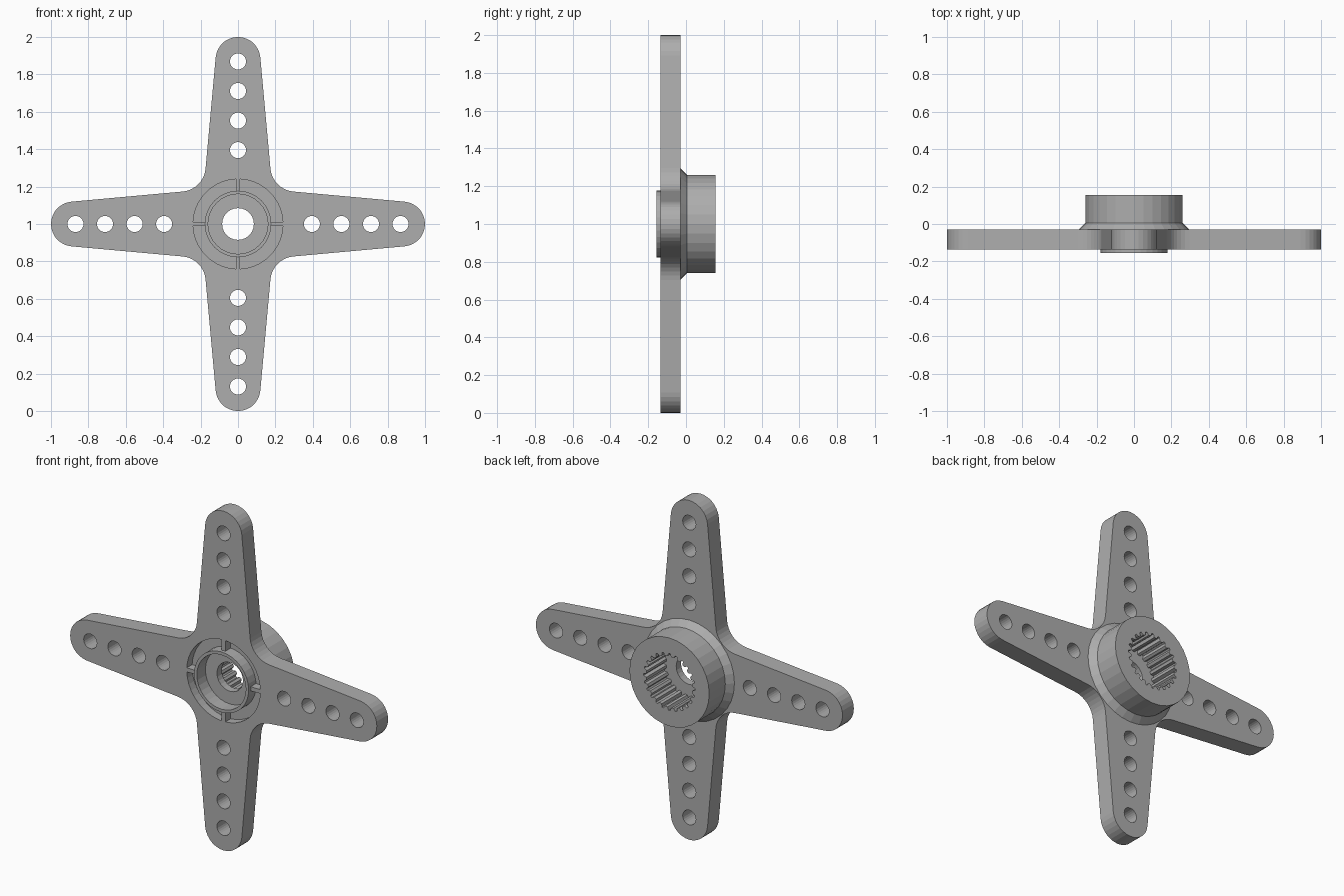
import bpy, bmesh
from math import sin, cos, pi, asin, atan2

cube = bpy.data.objects.get("Cube")
if cube:
    bpy.data.objects.remove(cube, do_unlink=True)

grey = bpy.data.materials.new("grey plastic")
grey.use_nodes = True
colour = (0.42, 0.42, 0.42, 1)
grey.diffuse_color = colour
grey.node_tree.nodes["Principled BSDF"].inputs["Base Color"].default_value = colour

MID = 1.0                        # height of the hub axis
FRONT, BACK = -0.135, -0.03      # faces of the arm plate


def arc(cx, cz, r, a0, a1, n):
    return [(cx + r * cos(a0 + (a1 - a0) * i / n), cz + r * sin(a0 + (a1 - a0) * i / n))
            for i in range(n + 1)]


def circle(r, n=32, cx=0, cz=0):
    return arc(cx, cz, r, 0, 2 * pi, n)[:-1]


def turn(points, quarter):
    c, s = cos(quarter * pi / 2), sin(quarter * pi / 2)
    return [(x * c - z * s, x * s + z * c) for x, z in points]


def loft(name, sections):
    """Closed solid through outlines placed along y."""
    bm = bmesh.new()
    rings = [[bm.verts.new((x, y, z + MID)) for x, z in pts] for pts, y in sections]
    for a, b in zip(rings, rings[1:]):
        for i in range(len(a)):
            j = (i + 1) % len(a)
            bm.faces.new((a[i], a[j], b[j], b[i]))
    bm.faces.new(rings[0])
    bm.faces.new(rings[-1])
    bmesh.ops.recalc_face_normals(bm, faces=bm.faces)
    mesh = bpy.data.meshes.new(name)
    bm.to_mesh(mesh)
    bm.free()
    mesh.materials.append(grey)
    obj = bpy.data.objects.new(name, mesh)
    bpy.context.collection.objects.link(obj)
    return obj


def combine(body, tool, operation):
    mod = body.modifiers.new("cut", 'BOOLEAN')
    mod.operation, mod.solver, mod.object = operation, 'EXACT', tool
    bpy.context.view_layer.update()
    graph = bpy.context.evaluated_depsgraph_get()
    mesh = bpy.data.meshes.new_from_object(body.evaluated_get(graph))
    body.modifiers.clear()
    body.data = mesh
    bpy.data.objects.remove(tool, do_unlink=True)


# Four tapered arms with rounded tips and filleted corners
lean = atan2(0.055, 0.6)
quarter_outline = (arc(0.88, 0, 0.12, -pi / 2 + lean, pi / 2 - lean, 14)
                   + arc(0.308, 0.308, 0.135, -pi / 2 - lean, -pi + lean, 8))
outline = [p for q in range(4) for p in turn(quarter_outline, q)]
horn = loft("four_arm_horn", [(outline, FRONT), (outline, BACK)])

# Rear hub with a sloped foot
hub = loft("hub", [(circle(0.295), -0.06), (circle(0.295), BACK),
                   (circle(0.26), 0.005), (circle(0.26), 0.155)])
combine(horn, hub, 'UNION')

# Four curved pockets, leaving thin ribs between them
for q in range(4):
    def gap(r):
        return asin(0.012 / r)
    sector = (arc(0, 0, 0.24, gap(0.24), pi / 2 - gap(0.24), 10)
              + arc(0, 0, 0.17, pi / 2 - gap(0.17), gap(0.17), 10))
    sector = turn(sector, q)
    combine(horn, loft("pocket", [(sector, -0.2), (sector, -0.085)]), 'DIFFERENCE')

# Raised front collar and its bore
combine(horn, loft("collar", [(circle(0.178), -0.155), (circle(0.178), -0.065)]), 'UNION')
combine(horn, loft("bore", [(circle(0.16), -0.2), (circle(0.16), -0.075)]), 'DIFFERENCE')

# Splined socket in the back
teeth = 24
spline = []
for i in range(teeth):
    for step, r in ((-0.3, 0.15), (-0.12, 0.168), (0.12, 0.168), (0.3, 0.15)):
        a = 2 * pi * (i + step) / teeth
        spline.append((r * cos(a), r * sin(a)))
combine(horn, loft("socket", [(spline, -0.03), (spline, 0.2)]), 'DIFFERENCE')

# Screw hole through the middle and four holes along each arm
holes = [((0, 0), 0.085)]
for q in range(4):
    holes += [(p, 0.043) for p in turn([(0.395 + 0.158 * i, 0) for i in range(4)], q)]
for (x, z), r in holes:
    ring = circle(r, 24, x, z)
    combine(horn, loft("hole", [(ring, -0.25), (ring, 0.25)]), 'DIFFERENCE')
